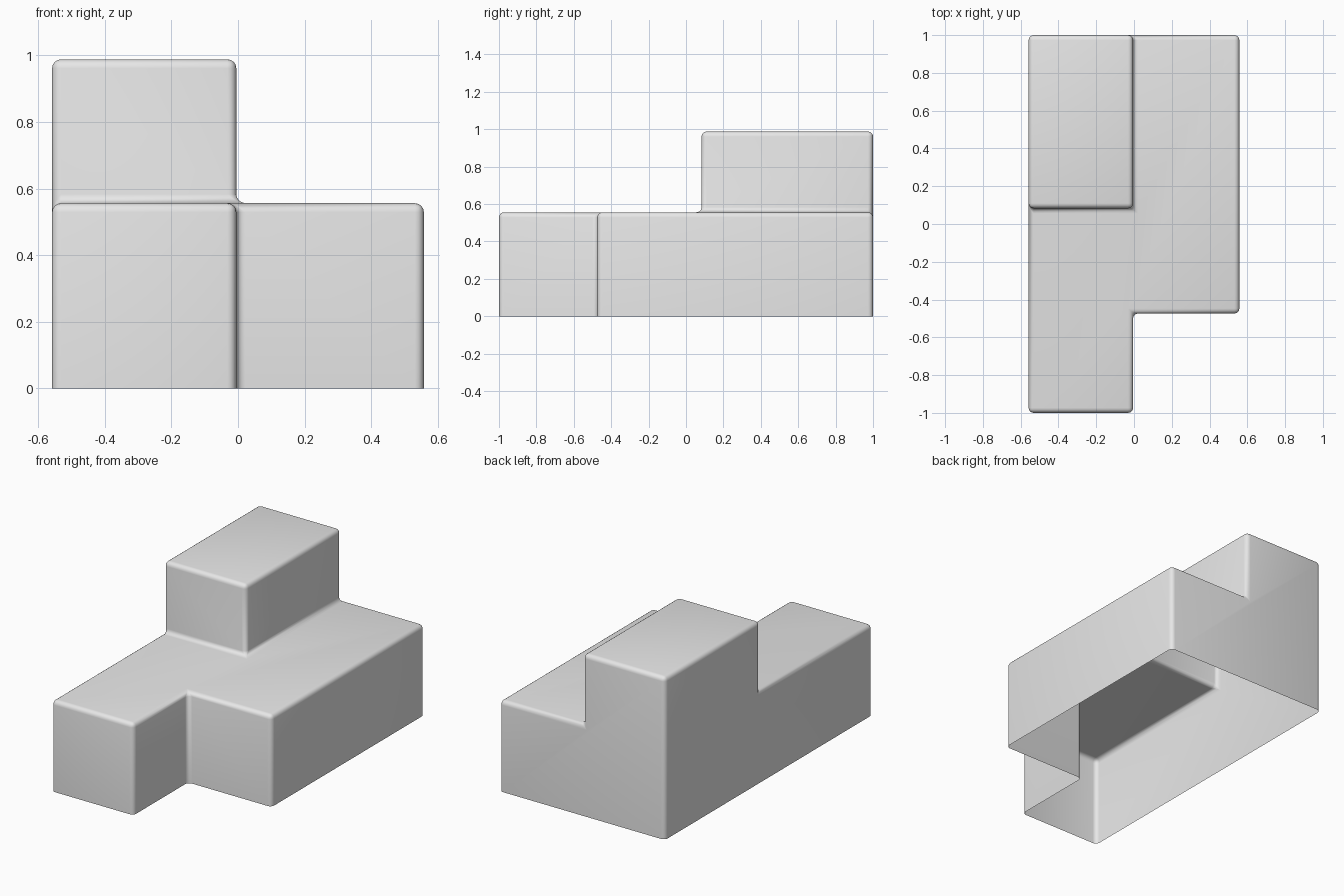
import bpy
import bmesh
from mathutils import Vector

cube = bpy.data.objects.get("Cube")
if cube:
    bpy.data.objects.remove(cube, do_unlink=True)

# Plain grey
grey = bpy.data.materials.new("plain_grey")
grey.use_nodes = True
grey.diffuse_color = (0.8, 0.8, 0.8, 1)
grey.node_tree.nodes["Principled BSDF"].inputs["Base Color"].default_value = (0.8, 0.8, 0.8, 1)

# Layout: blocks on an uneven grid (column, row, storey)
GRID = ((-0.558, -0.005, 0.558), (-1.0, -0.474, 0.083, 1.0), (0.0, 0.556, 0.988))
STEM = {(0, 0, 0), (0, 1, 0), (0, 2, 0)}
SIDE_BLOCK = {(1, 1, 0), (1, 2, 0)}
TOWER = {(0, 2, 1)}
blocks = STEM | SIDE_BLOCK | TOWER
ROUNDING = 0.027


def add_side(bm, block, axis, step):
    """Add one outer side of a block."""
    u, v = (axis + 1) % 3, (axis + 2) % 3
    corners = []
    for du, dv in ((0, 0), (1, 0), (1, 1), (0, 1)):
        index = list(block)
        index[axis] += step > 0
        index[u] += du
        index[v] += dv
        corners.append(bm.verts.new(Vector([GRID[a][index[a]] for a in range(3)])))
    bm.faces.new(corners if step > 0 else corners[::-1])


# One hollow skin around all blocks, open underneath
bm = bmesh.new()
for block in sorted(blocks):
    for axis in range(3):
        for step in (-1, 1):
            neighbour = list(block)
            neighbour[axis] += step
            underside = axis == 2 and step < 0
            if tuple(neighbour) not in blocks and not underside:
                add_side(bm, block, axis, step)
bmesh.ops.remove_doubles(bm, verts=bm.verts[:], dist=0.0001)
bmesh.ops.dissolve_limit(bm, angle_limit=0.02, verts=bm.verts[:], edges=bm.edges[:])

# Round every fold, leaving the open rim sharp
folds = [e for e in bm.edges if len(e.link_faces) == 2]
bmesh.ops.bevel(bm, geom=folds, offset=ROUNDING, offset_type='OFFSET', segments=4,
                profile=0.5, affect='EDGES', clamp_overlap=True)
for face in bm.faces:
    face.smooth = True

mesh = bpy.data.meshes.new("stepped_block_shell")
bm.to_mesh(mesh)
bm.free()
mesh.materials.append(grey)
shell = bpy.data.objects.new("stepped_block_shell", mesh)
bpy.context.collection.objects.link(shell)
